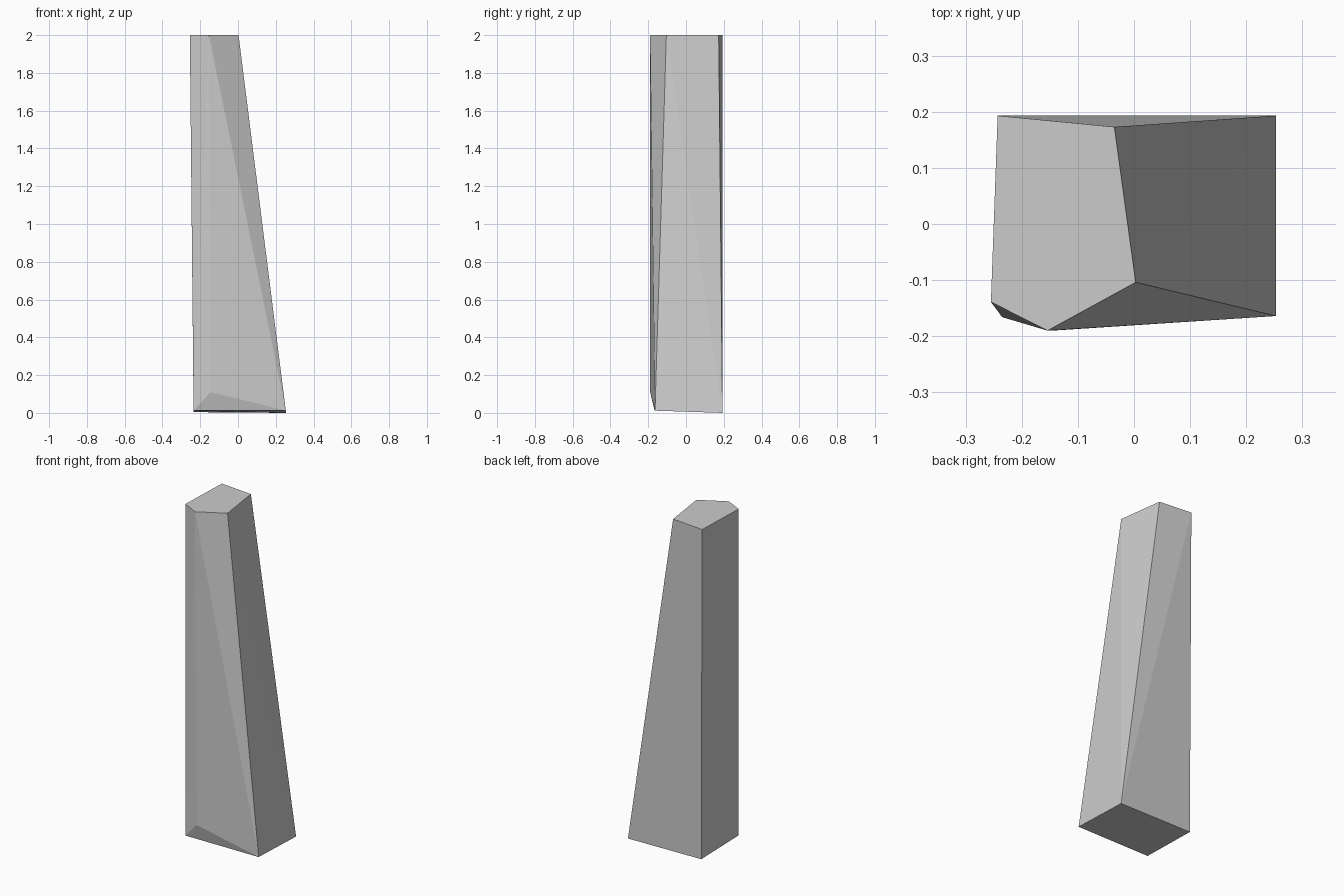
import bpy, bmesh

if "Cube" in bpy.data.objects:
    bpy.data.objects.remove(bpy.data.objects["Cube"])

# Corners of the rough-cut tapered post
top = [(-0.243, 0.193), (-0.035, 0.173), (0.003, -0.104), (-0.154, -0.19), (-0.255, -0.139)]
base = [(0.253, 0.193, 0.0), (0.253, -0.164, 0.012), (-0.235, -0.166, 0.012), (-0.235, 0.19, 0.004)]
chipped_corner = (-0.145, -0.19, 0.11)

# Wrap flat facets around the corners
bm = bmesh.new()
for co in [(x, y, 2.0) for x, y in top] + base + [chipped_corner]:
    bm.verts.new(co)
bmesh.ops.convex_hull(bm, input=bm.verts[:])
bmesh.ops.dissolve_limit(bm, angle_limit=0.003, verts=bm.verts[:], edges=bm.edges[:])
bmesh.ops.recalc_face_normals(bm, faces=bm.faces[:])

mesh = bpy.data.meshes.new("tapered_post")
bm.to_mesh(mesh)
bm.free()
post = bpy.data.objects.new("tapered_post", mesh)
bpy.context.collection.objects.link(post)
